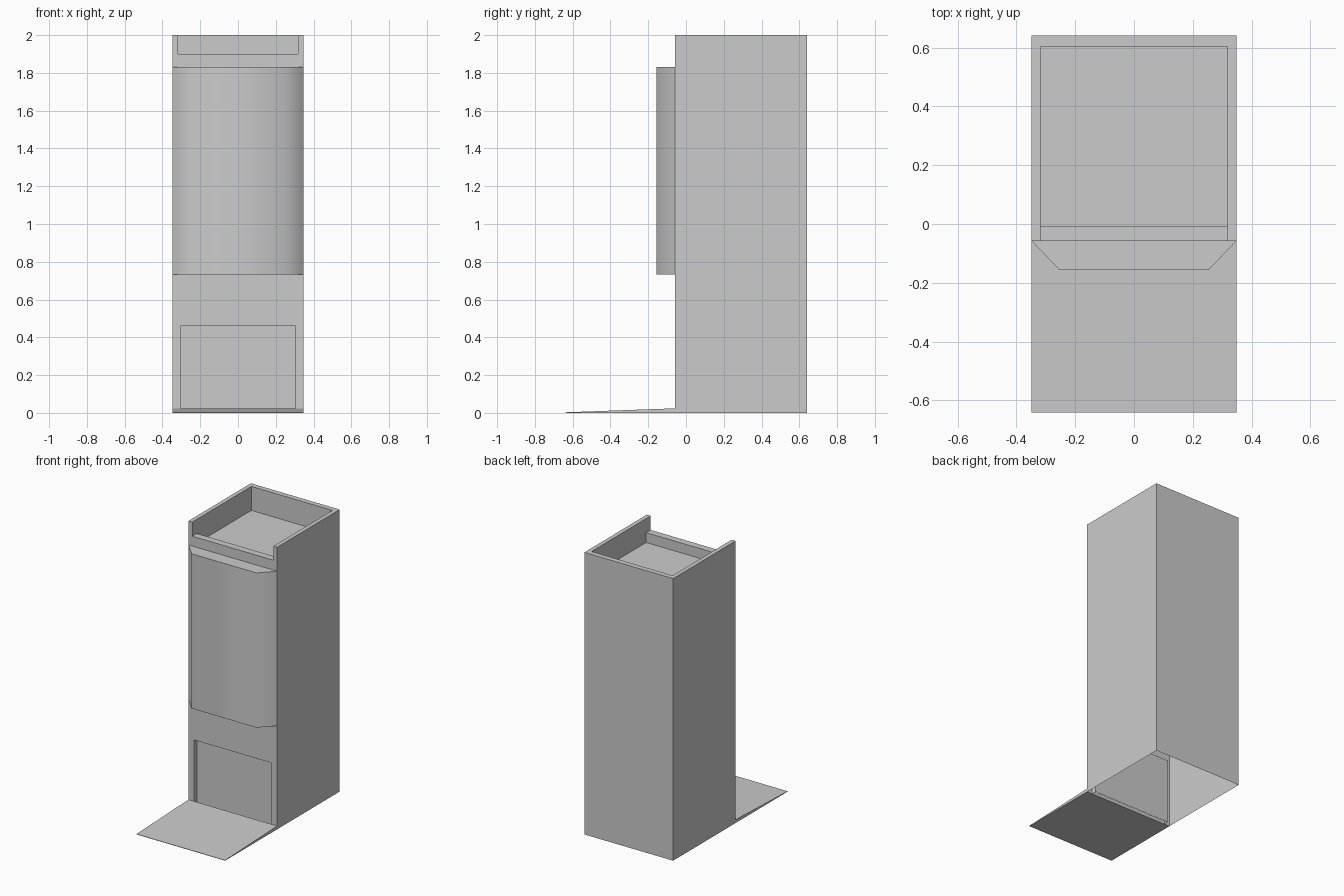
import bpy, bmesh, math

if "Cube" in bpy.data.objects:
    bpy.data.objects.remove(bpy.data.objects["Cube"])


def prism(name, profile, axis, lo, hi):
    """Extrude a 2D profile: axis 'x' takes (y, z) points, axis 'z' takes (x, y) points."""
    bm = bmesh.new()
    at = (lambda p: (lo, *p)) if axis == 'x' else (lambda p: (*p, lo))
    face = bm.faces.new([bm.verts.new(at(p)) for p in profile])
    ext = bmesh.ops.extrude_face_region(bm, geom=[face], use_keep_orig=True)
    verts = [g for g in ext['geom'] if isinstance(g, bmesh.types.BMVert)]
    step = (hi - lo, 0, 0) if axis == 'x' else (0, 0, hi - lo)
    bmesh.ops.translate(bm, verts=verts, vec=step)
    bmesh.ops.recalc_face_normals(bm, faces=bm.faces[:])
    mesh = bpy.data.meshes.new(name)
    bm.to_mesh(mesh)
    bm.free()
    obj = bpy.data.objects.new(name, mesh)
    bpy.context.collection.objects.link(obj)
    return obj


def activate(obj):
    bpy.ops.object.select_all(action='DESELECT')
    obj.select_set(True)
    bpy.context.view_layer.objects.active = obj


def carve(obj, cutter):
    mod = obj.modifiers.new("carve", 'BOOLEAN')
    mod.operation, mod.solver, mod.object = 'DIFFERENCE', 'EXACT', cutter
    activate(obj)
    bpy.ops.object.modifier_apply(modifier=mod.name)
    bpy.data.objects.remove(cutter)


W = 0.348                    # half width
FRONT, BACK = -0.058, 0.641

# Cabinet with a top tray (lowered front lip) and a shallow door recess
cabinet = prism("cabinet", [(FRONT, 0), (BACK, 0), (BACK, 2), (FRONT, 2)], 'x', -W, W)
tray = prism("tray_cutter", [(-0.2, 1.9), (-0.008, 1.9), (-0.008, 1.83),
                             (0.604, 1.83), (0.604, 2.2), (-0.2, 2.2)], 'x', -0.318, 0.318)
carve(cabinet, tray)
door = prism("door_cutter", [(-0.2, -0.1), (FRONT + 0.035, -0.1),
                             (FRONT + 0.035, 0.459), (-0.2, 0.459)], 'x', -0.305, 0.305)
carve(cabinet, door)

# The cabinet is hollow and open underneath
bm = bmesh.new()
bm.from_mesh(cabinet.data)
floor = [f for f in bm.faces if all(abs(v.co.z) < 1e-4 for v in f.verts)]
bmesh.ops.delete(bm, geom=floor, context='FACES')
bm.to_mesh(cabinet.data)
bm.free()

# Bevelled front panel, softly shaded around its chamfers
panel = prism("front_panel", [(-W, FRONT), (-0.254, -0.156), (0.254, -0.156), (W, FRONT)],
              'z', 0.733, 1.83)
activate(panel)
bpy.ops.object.shade_smooth_by_angle(angle=math.radians(60))

# Entry ramp
prism("ramp", [(-0.641, 0), (FRONT, 0), (FRONT, 0.024), (-0.641, 0.003)], 'x', -W, W)
